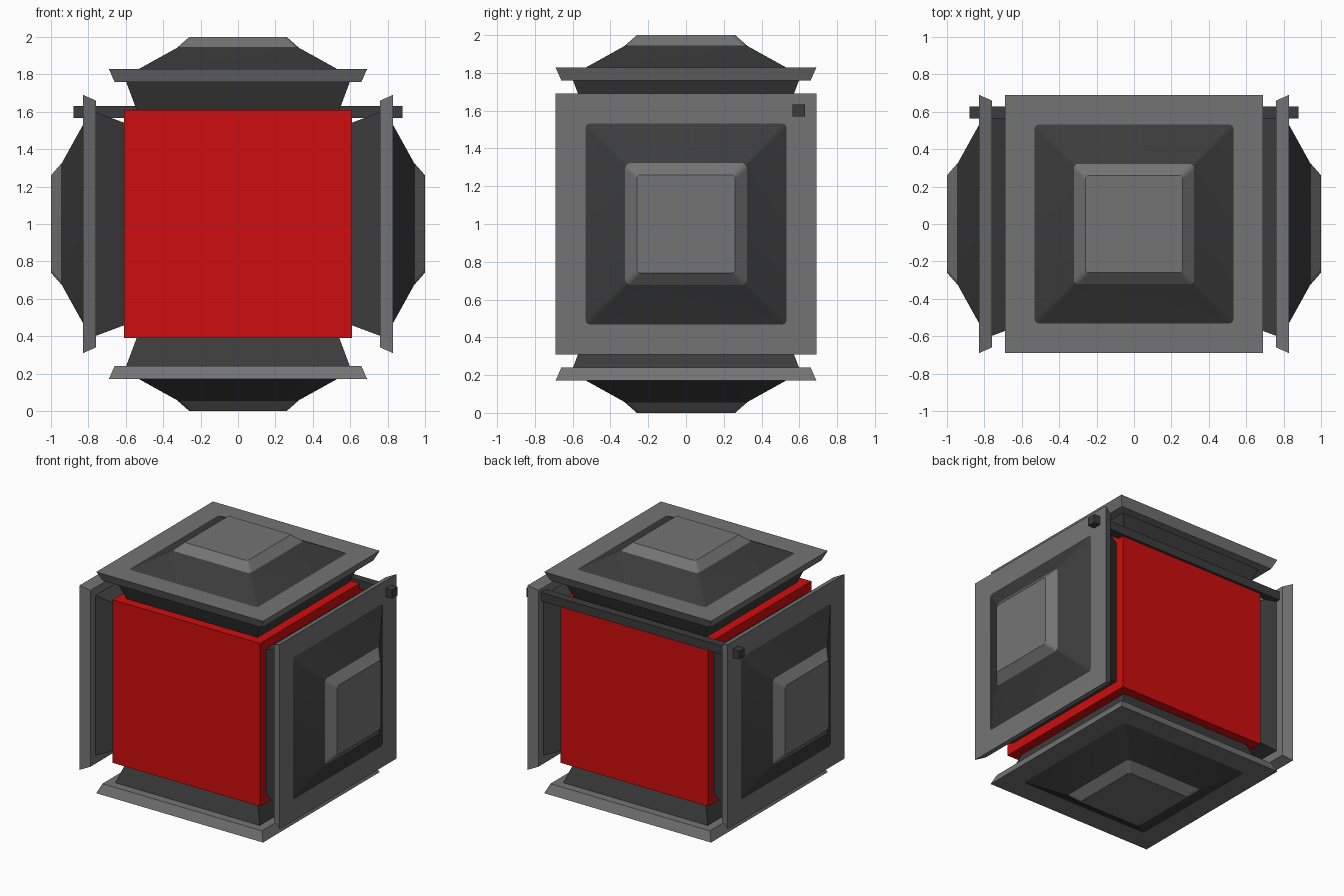
import bpy, bmesh, math
from mathutils import Matrix, Vector

if "Cube" in bpy.data.objects:
    bpy.data.objects.remove(bpy.data.objects["Cube"])


def material(name, rgb):
    m = bpy.data.materials.new(name)
    m.diffuse_color = (*rgb, 1)
    m.use_nodes = True
    m.node_tree.nodes["Principled BSDF"].inputs["Base Color"].default_value = m.diffuse_color
    return m


RED = material("red", (0.62, 0.004, 0.004))
GREY = material("mid grey", (0.175, 0.175, 0.175))
DARK = material("dark grey", (0.045, 0.045, 0.045))
CENTRE = Vector((0, 0, 1))


def finish(bm, name, mat):
    bmesh.ops.remove_doubles(bm, verts=bm.verts, dist=1e-5)
    bmesh.ops.recalc_face_normals(bm, faces=bm.faces)
    me = bpy.data.meshes.new(name)
    bm.to_mesh(me)
    bm.free()
    me.materials.append(mat)
    ob = bpy.data.objects.new(name, me)
    bpy.context.collection.objects.link(ob)
    return ob


def box(name, size, loc, mat):
    bm = bmesh.new()
    bmesh.ops.create_cube(bm, size=1)
    bmesh.ops.scale(bm, vec=size, verts=bm.verts)
    bmesh.ops.translate(bm, vec=loc, verts=bm.verts)
    return finish(bm, name, mat)


def square_ring(bm, half, h, r, seg=3):
    """Square outline with rounded corners of radius r at height h."""
    verts = []
    for q in range(4):
        sx, sy = ((1, 1), (-1, 1), (-1, -1), (1, -1))[q]
        steps = seg if r else 0
        for i in range(steps + 1):
            a = math.pi / 2 * (q + i / max(steps, 1))
            x = sx * (half - r) + r * math.cos(a)
            y = sy * (half - r) + r * math.sin(a)
            verts.append(bm.verts.new((x, y, h)))
    return verts


def frustum(name, low, high, r, mat, turn, smooth=False):
    """Tapered square block; low and high are (half width, distance from centre)."""
    bm = bmesh.new()
    a = square_ring(bm, *low, r)
    b = square_ring(bm, *high, r * high[0] / low[0])
    n = len(a)
    for i in range(n):
        j = (i + 1) % n
        f = bm.faces.new((a[i], a[j], b[j], b[i]))
        f.smooth = smooth
    bm.faces.new(a[::-1])
    bm.faces.new(b)
    bm.transform(Matrix.Translation(CENTRE) @ Matrix.Rotation(turn, 4, 'Y'))
    return finish(bm, name, mat)


# Central block, bare at front and back
box("red_core", (1.22, 1.22, 1.22), CENTRE, RED)

# Four identical stepped caps: top, right, bottom, left
for i, side in enumerate(("top", "right", "bottom", "left")):
    t = i * math.pi / 2
    frustum(side + "_neck", (0.54, 0.605), (0.60, 0.765), 0, DARK, t)
    frustum(side + "_plate", (0.66, 0.76), (0.69, 0.828), 0, GREY, t)
    frustum(side + "_slope", (0.535, 0.826), (0.315, 0.948), 0.02, DARK, t, True)
    frustum(side + "_pad", (0.322, 0.946), (0.26, 1.0), 0.025, GREY, t)

# Cross bar along the upper back edge
box("back_bar", (1.76, 0.064, 0.064), (0, 0.597, 1.6), DARK)
